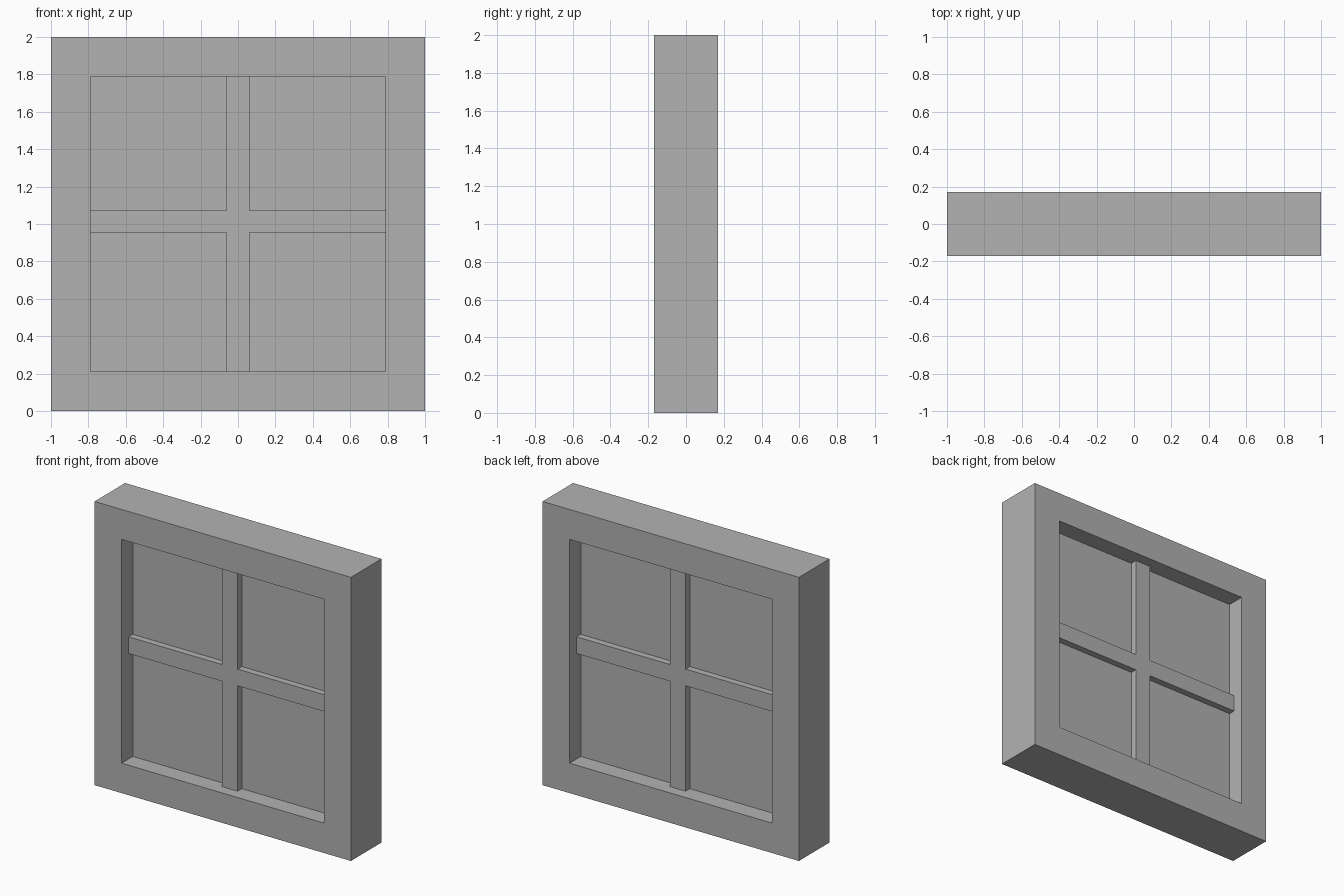
import bpy
import bmesh

cube = bpy.data.objects.get("Cube")
if cube:
    bpy.data.objects.remove(cube, do_unlink=True)

# Single flat grey
grey = bpy.data.materials.new("grey")
grey.use_nodes = True
colour = (0.448, 0.448, 0.448, 1)
grey.diffuse_color = colour
grey.node_tree.nodes["Principled BSDF"].inputs["Base Color"].default_value = colour

HALF, OPENING = 1.0, 0.789
FRAME_Y, BAR_Y, PANE_Y = 0.17, 0.092, 0.045
BAR, BAR_Z = 0.061, 1.013


def add_object(name, bm):
    bmesh.ops.recalc_face_normals(bm, faces=bm.faces[:])
    mesh = bpy.data.meshes.new(name)
    bm.to_mesh(mesh)
    bm.free()
    mesh.materials.append(grey)
    obj = bpy.data.objects.new(name, mesh)
    bpy.context.collection.objects.link(obj)
    return obj


def prism(name, outline, depth):
    """Extrude a front outline of (x, z) points from -depth to +depth."""
    bm = bmesh.new()
    face = bm.faces.new([bm.verts.new((x, -depth, z)) for x, z in outline])
    result = bmesh.ops.extrude_face_region(bm, geom=[face], use_keep_orig=True)
    moved = [v for v in result["geom"] if isinstance(v, bmesh.types.BMVert)]
    bmesh.ops.translate(bm, verts=moved, vec=(0, 2 * depth, 0))
    return add_object(name, bm)


def square(half):
    return [(-half, 1 - half), (half, 1 - half), (half, 1 + half), (-half, 1 + half)]


# Outer frame: square ring with an open middle
bm = bmesh.new()
loops = [[bm.verts.new((x, y, z)) for x, z in square(half)]
         for half, y in ((HALF, -FRAME_Y), (HALF, FRAME_Y),
                         (OPENING, FRAME_Y), (OPENING, -FRAME_Y))]
for a, b in zip(loops, loops[1:] + loops[:1]):
    for i in range(4):
        j = (i + 1) % 4
        bm.faces.new((a[i], a[j], b[j], b[i]))
add_object("frame", bm)

# Pane set into the middle of the frame
prism("pane", square(OPENING), PANE_Y)

# Crossed glazing bars, one twelve-sided outline standing out on both sides
low, high = 1 - OPENING, 1 + OPENING
z0, z1 = BAR_Z - 0.059, BAR_Z + 0.059
right = [(BAR, low), (BAR, z0), (OPENING, z0), (OPENING, z1), (BAR, z1), (BAR, high)]
left = [(-x, z) for x, z in reversed(right)]
prism("glazing_bars", right + left, BAR_Y)
